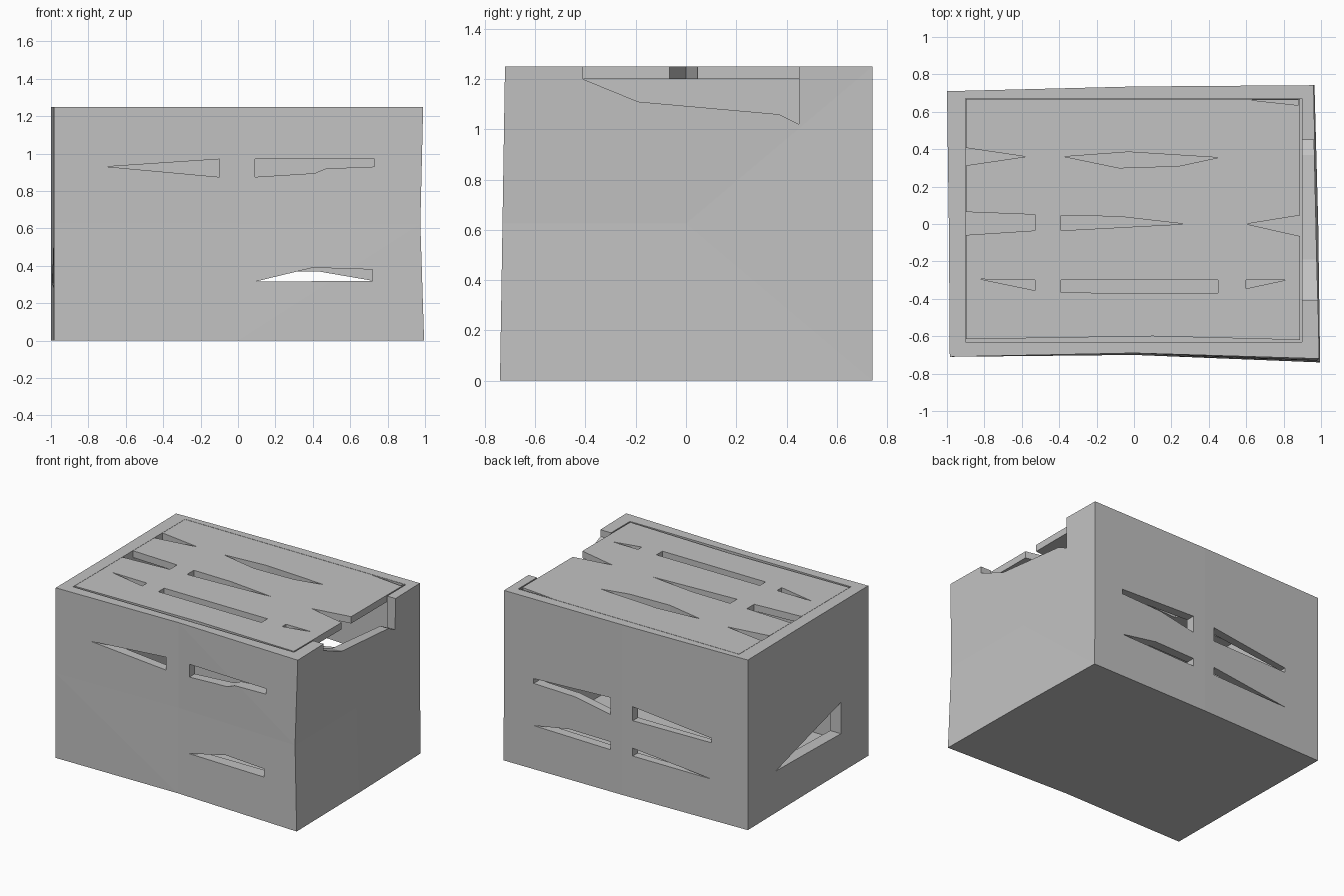
import bpy, bmesh
from mathutils import Vector

old = bpy.data.objects.get("Cube")
if old:
    bpy.data.objects.remove(old, do_unlink=True)

grey = bpy.data.materials.new("plain grey")
grey.use_nodes = True
grey.diffuse_color = (0.54, 0.54, 0.54, 1)
grey.node_tree.nodes["Principled BSDF"].inputs["Base Color"].default_value = grey.diffuse_color


def add_prism(bm, axis, points, lo, hi):
    """Extrude a 2D outline along one axis; points use the other two axes in order."""
    def place(p, d):
        co = list(p)
        co.insert("xyz".index(axis), d)
        return Vector(co)
    face = bm.faces.new([bm.verts.new(place(p, lo)) for p in points])
    ext = bmesh.ops.extrude_face_region(bm, geom=[face])["geom"]
    shift = place((0, 0), hi - lo)
    bmesh.ops.translate(bm, vec=shift, verts=[v for v in ext if isinstance(v, bmesh.types.BMVert)])


def finish(name, bm):
    bmesh.ops.recalc_face_normals(bm, faces=bm.faces)
    mesh = bpy.data.meshes.new(name)
    bm.to_mesh(mesh)
    bm.free()
    mesh.materials.append(grey)
    ob = bpy.data.objects.new(name, mesh)
    bpy.context.collection.objects.link(ob)
    return ob


def prisms(name, parts):
    bm = bmesh.new()
    for part in parts:
        add_prism(bm, *part)
    return finish(name, bm)


def cut(ob, cutter):
    cutter.hide_render = True
    mod = ob.modifiers.new("cut", "BOOLEAN")
    mod.operation, mod.solver, mod.object = "DIFFERENCE", "EXACT", cutter
    bpy.context.view_layer.objects.active = ob
    bpy.ops.object.modifier_apply(modifier=mod.name)
    bpy.data.objects.remove(cutter, do_unlink=True)


# Crate body: a subdivided block with slightly warped walls
HEIGHT = 1.25
bm = bmesh.new()
bmesh.ops.create_cube(bm, size=2)
bmesh.ops.subdivide_edges(bm, edges=bm.edges[:], cuts=1, use_grid_fill=True)
front = [(-.71, -.70, -.74), (-.71, -.69, -.73), (-.71, -.69, -.72)]
back = (.71, .735, .742)
right = [(.995, .985, .965), (.975, .965, .96), (.99, .975, .96)]
left = (-.985, -.99, -1)
for v in bm.verts:
    i, j, k = (round(c) + 1 for c in v.co)
    x = (left[j], 0, right[k][j])[i]
    y = (front[k][i], 0, back[i])[j]
    v.co = (x, y, k * HEIGHT / 2)
bmesh.ops.triangulate(bm, faces=bm.faces)
body = finish("crate_body", bm)

# Hollow interior
cut(body, prisms("cavity", [
    ("z", [(-.9, -.63), (.897, -.63), (.897, .67), (-.9, .67)], .1, 1.4)]))

# Wall slots and the broken notch in the side wall
front_slots = [
    [(-.7, .93), (-.1, .97), (-.1, .875)],
    [(.09, .97), (.73, .97), (.73, .93), (.47, .92), (.41, .895), (.09, .875)],
    [(.09, .315), (.4, .39), (.72, .38), (.72, .32)],
]
back_slots = [
    [(.72, .665), (.1, .69), (.1, .566), (.39, .62), (.72, .63)],
    [(.72, .32), (.43, .37), (.1, .365), (.1, .307)],
    [(-.08, .67), (-.08, .567), (-.71, .567), (-.71, .6)],
    [(-.08, .365), (-.08, .307), (-.71, .3)],
]
side_slot = [(.38, .306), (-.39, .515), (-.39, .285)]
notch = [(-.41, 1.4), (-.41, 1.2), (-.19, 1.11), (.37, 1.06), (.45, 1.02), (.45, 1.4)]
cut(body, prisms("wall_cuts",
    [("y", s, -.9, -.5) for s in front_slots]
    + [("y", s, .5, .9) for s in back_slots]
    + [("x", side_slot, -1.2, -.8), ("x", notch, .8, 1.2)]))

# Lid panel set flush into the rim
lid = prisms("lid", [("z", [(-.898, -.616), (.1, -.6), (.888, -.62),
                            (.888, .667), (-.898, .667)], 1.2, HEIGHT)])
lid_slots = [
    [(-.92, .41), (-.58, .36), (-.92, .31)],
    [(-.37, .36), (-.03, .385), (.45, .355), (.24, .31), (-.08, .3)],
    [(-.92, .065), (-.53, .05), (-.53, -.035), (-.92, -.06)],
    [(-.39, .045), (-.08, .04), (.27, 0), (-.39, -.035)],
    [(.6, 0), (.91, .05), (.91, -.07)],
    [(-.82, -.295), (-.53, -.3), (-.53, -.355)],
    [(-.39, -.3), (.45, -.3), (.45, -.37), (-.39, -.367)],
    [(.6, -.3), (.81, -.3), (.6, -.345)],
    [(.61, .664), (.88, .664), (.88, .635)],
]
cut(lid, prisms("lid_cuts", [("z", s, 1.1, 1.4) for s in lid_slots]))
